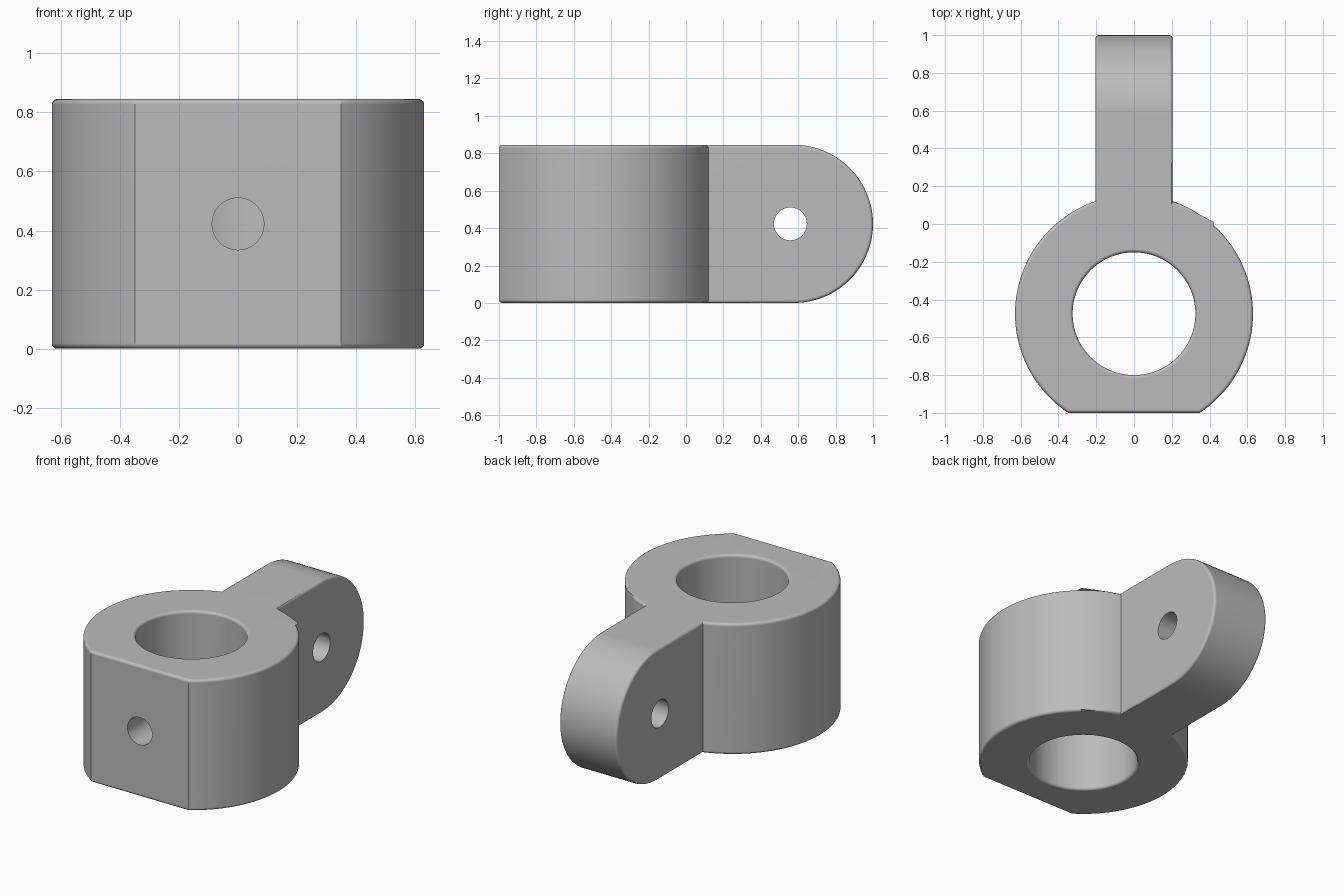
import bpy, bmesh
from math import asin, acos, pi, sin, cos
from mathutils import Matrix, Vector

cube = bpy.data.objects.get("Cube")
if cube:
    bpy.data.objects.remove(cube)

H = 0.845                  # overall height
R, BORE = 0.63, 0.325      # collar and bore radius
CY = -0.475                # collar axis
LUG = 0.205                # half thickness of the lug
PIN = 0.088                # cross hole radius
MID = H / 2

metal = bpy.data.materials.new("plain grey metal")
metal.use_nodes = True
grey = (0.5, 0.5, 0.5, 1)
metal.diffuse_color = grey
metal.node_tree.nodes["Principled BSDF"].inputs["Base Color"].default_value = grey


def arc(cx, cy, r, start, end, n):
    return [(cx + r * cos(start + (end - start) * i / n),
             cy + r * sin(start + (end - start) * i / n)) for i in range(n + 1)]


def prism(name, points, low, high, axis="Z"):
    """Extrude a closed 2D profile along z, or a (y, z) profile along x."""
    bm = bmesh.new()
    place = (lambda p: (p[0], p[1], low)) if axis == "Z" else (lambda p: (low, p[0], p[1]))
    face = bm.faces.new([bm.verts.new(place(p)) for p in points])
    move = Vector((0, 0, high - low)) if axis == "Z" else Vector((high - low, 0, 0))
    new = bmesh.ops.extrude_face_region(bm, geom=[face])["geom"]
    bmesh.ops.translate(bm, vec=move, verts=[v for v in new if isinstance(v, bmesh.types.BMVert)])
    bmesh.ops.recalc_face_normals(bm, faces=bm.faces)
    return finish(name, bm)


def rod(name, radius, depth, centre, turn, segments):
    bm = bmesh.new()
    bmesh.ops.create_cone(bm, cap_ends=True, segments=segments, radius1=radius, radius2=radius,
                          depth=depth, matrix=Matrix.Translation(centre) @ turn)
    return finish(name, bm)


def finish(name, bm):
    mesh = bpy.data.meshes.new(name)
    bm.to_mesh(mesh)
    bm.free()
    mesh.materials.append(metal)
    obj = bpy.data.objects.new(name, mesh)
    bpy.context.collection.objects.link(obj)
    return obj


def apply(obj, mod):
    bpy.ops.object.select_all(action="DESELECT")
    bpy.context.view_layer.objects.active = obj
    obj.select_set(True)
    bpy.ops.object.modifier_apply(modifier=mod.name)


def combine(obj, tool, operation):
    tool.hide_render = True
    mod = obj.modifiers.new("combine", "BOOLEAN")
    mod.operation, mod.solver, mod.object = operation, "EXACT", tool
    apply(obj, mod)
    bpy.data.objects.remove(tool)


# Plan outline: round collar with a front flat, running into the lug
flat = asin((-1 - CY) / R)
neck = acos(LUG / R)
outline = (arc(0, CY, R, flat, neck, 48) + [(LUG, 1.2), (-LUG, 1.2)]
           + arc(0, CY, R, pi - neck, pi - flat, 48))
clamp = prism("collar_with_lug", outline, -0.2, H + 0.2)

# Side outline: level top and bottom with a round lug end
side = [(-1.5, 0)] + arc(1 - MID, MID, MID, -pi / 2, pi / 2, 40) + [(-1.5, H)]
combine(clamp, prism("side_profile", side, -1, 1, "X"), "INTERSECT")

# Vertical bore
combine(clamp, rod("bore_cutter", BORE, 3, (0, CY, MID), Matrix(), 80), "DIFFERENCE")

# Soft rims; upright edges stay crisp
rim = clamp.modifiers.new("rims", "BEVEL")
rim.width, rim.segments = 0.018, 4
rim.limit_method, rim.angle_limit = "ANGLE", 80 * pi / 180
apply(clamp, rim)

# Front screw hole into the bore, and pin hole across the lug
screw = rod("screw_cutter", PIN, 0.7, (0, -0.9, MID), Matrix.Rotation(pi / 2, 4, "X"), 32)
combine(clamp, screw, "DIFFERENCE")
pin = rod("pin_cutter", PIN, 1, (0, 0.558, MID), Matrix.Rotation(pi / 2, 4, "Y"), 32)
combine(clamp, pin, "DIFFERENCE")

bpy.ops.object.shade_smooth_by_angle(angle=28 * pi / 180)
normals = clamp.modifiers.new("even shading", "WEIGHTED_NORMAL")
normals.keep_sharp = True
